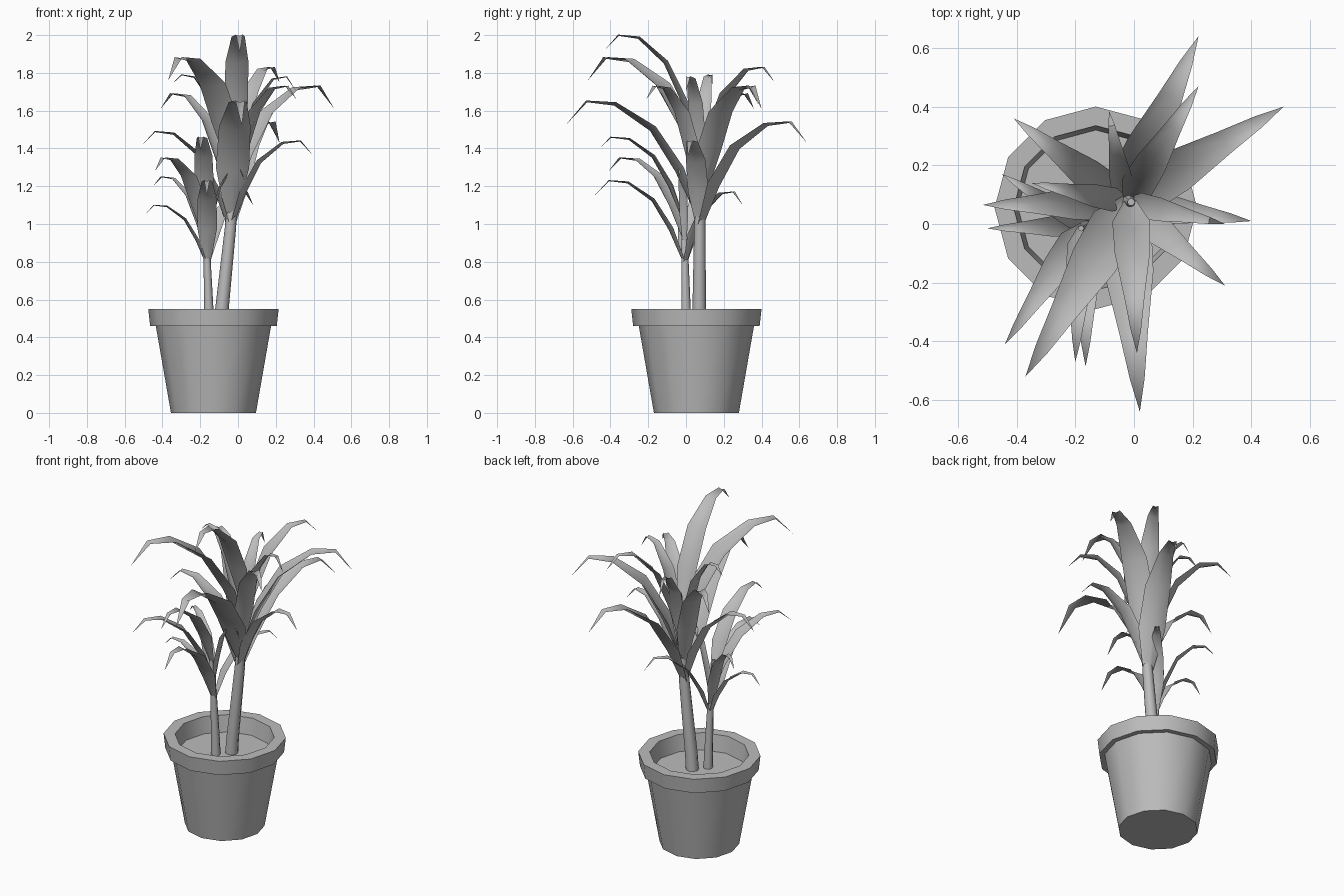
import bpy, bmesh, math
from mathutils import Vector

old = bpy.data.objects.get("Cube")
if old:
    bpy.data.objects.remove(old)

# Single plain grey
grey = bpy.data.materials.new("plain_grey")
grey.use_nodes = True
COLOR = (0.5, 0.5, 0.5, 1)
grey.diffuse_color = COLOR
grey.node_tree.nodes["Principled BSDF"].inputs["Base Color"].default_value = COLOR


def finish(name, bm, angle, closed=True):
    if closed:
        bmesh.ops.recalc_face_normals(bm, faces=bm.faces)
    mesh = bpy.data.meshes.new(name)
    bm.to_mesh(mesh)
    bm.free()
    mesh.materials.append(grey)
    ob = bpy.data.objects.new(name, mesh)
    bpy.context.collection.objects.link(ob)
    bpy.ops.object.select_all(action='DESELECT')
    ob.select_set(True)
    bpy.context.view_layer.objects.active = ob
    bpy.ops.object.shade_smooth_by_angle(angle=math.radians(angle))
    return ob


def stack(name, rings, sides, angle):
    """Solid skinned through horizontal rings given as (centre, radius)."""
    bm = bmesh.new()
    loops = []
    for c, r in rings:
        loops.append([bm.verts.new((c[0] + r * math.cos(k * math.tau / sides),
                                    c[1] + r * math.sin(k * math.tau / sides), c[2]))
                      for k in range(sides)])
    for a, b in zip(loops, loops[1:]):
        for k in range(sides):
            n = (k + 1) % sides
            bm.faces.new((a[k], a[n], b[n], b[k]))
    bm.faces.new(loops[0][::-1])
    bm.faces.new(loops[-1])
    return finish(name, bm, angle)


# Pot with rim, hollow top and soil floor
POT = (-0.13, 0.055)
profile = [(0.225, 0), (0.305, 0.46), (0.335, 0.46), (0.345, 0.55),
           (0.28, 0.55), (0.265, 0.45)]
stack("pot", [((*POT, z), r) for r, z in profile], 12, 35)

# Stems: (x, y, z) and radius from the soil upward
BIG = [((-0.093, 0.07, 0.44), 0.037), ((-0.085, 0.07, 0.55), 0.036),
       ((-0.04, 0.073, 0.98), 0.03), ((-0.015, 0.075, 1.3), 0.022),
       ((-0.01, 0.075, 1.52), 0.013)]
SMALL = [((-0.153, 0.002, 0.44), 0.027), ((-0.155, 0, 0.55), 0.025),
         ((-0.163, -0.005, 0.8), 0.019), ((-0.18, -0.015, 1.12), 0.01)]
stack("large_stem", BIG, 8, 50)
stack("small_stem", SMALL, 8, 50)


def stem_point(stem, z):
    for (a, _), (b, _) in zip(stem, stem[1:]):
        if z <= b[2]:
            return Vector(a).lerp(Vector(b), (z - a[2]) / (b[2] - a[2]))
    return Vector(stem[-1][0])


# Arching leaf: outward fraction, height fraction, width fraction, fold depth
ARCH = [(0, 0, 0.3, 0.7), (0.15, 0.42, 0.95, 0.5), (0.35, 0.77, 0.9, 0.4),
        (0.63, 0.98, 0.52, 0.4), (0.84, 1.0, 0.27, 0.4)]


def leaf(name, stem, tip, peak, base, width):
    root = stem_point(stem, base)
    tip = Vector(tip)
    out = Vector((tip.x - root.x, tip.y - root.y, 0))
    reach = out.length
    out.normalize()
    side = Vector((-out.y, out.x, 0))
    up = Vector((0, 0, 1))
    rise = peak - base
    path = [root + out * (f * reach) + up * (h * rise) for f, h, _, _ in ARCH] + [tip]
    bm = bmesh.new()
    rows = []
    for i, (_, _, w, fold) in enumerate(ARCH):
        along = (path[i + 1] - path[max(i - 1, 0)]).normalized()
        normal = along.cross(side).normalized()
        half = w * width * reach
        lift = normal * (fold * half)
        mid = path[i] - lift * 0.6
        rows.append([bm.verts.new(mid + side * half + lift),
                     bm.verts.new(mid),
                     bm.verts.new(mid - side * half + lift)])
    for a, b in zip(rows, rows[1:]):
        for k in (0, 1):
            bm.faces.new((a[k], b[k], b[k + 1], a[k + 1]))
    end = bm.verts.new(tip)
    for k in (0, 1):
        bm.faces.new((rows[-1][k], end, rows[-1][k + 1]))
    finish(name, bm, 60, closed=False)


# Leaf tips (x, y, z) and the top height of each arch
BIG_LEAVES = [
    ((0.51, 0.40, 1.61), 1.73), ((0.22, 0.64, 1.43), 1.54),
    ((0.22, 0.47, 1.75), 1.83), ((0.40, 0.01, 1.36), 1.44),
    ((0.31, 0.0, 1.70), 1.78), ((0.31, -0.21, 1.66), 1.73),
    ((0.02, -0.64, 1.52), 1.65), ((-0.37, -0.52, 1.76), 1.88),
    ((0.01, -0.44, 1.91), 2.0), ((-0.41, 0.36, 1.61), 1.69),
    ((-0.35, 0.14, 1.74), 1.79), ((-0.515, 0.065, 1.41), 1.49),
    ((-0.085, 0.385, 1.63), 1.72)]
SMALL_LEAVES = [
    ((-0.44, -0.41, 1.28), 1.35), ((-0.20, -0.47, 1.39), 1.46),
    ((-0.165, -0.485, 1.15), 1.23), ((-0.50, -0.015, 1.04), 1.10),
    ((-0.45, 0.17, 1.20), 1.25), ((0.08, 0.30, 1.10), 1.17),
    ((0.04, -0.04, 1.22), 1.30)]
for n, (tip, peak) in enumerate(BIG_LEAVES, 1):
    leaf(f"large_leaf_{n}", BIG, tip, peak, max(0.97, peak - 0.62), 0.13)
for n, (tip, peak) in enumerate(SMALL_LEAVES, 1):
    leaf(f"small_leaf_{n}", SMALL, tip, peak, max(0.78, peak - 0.44), 0.115)
